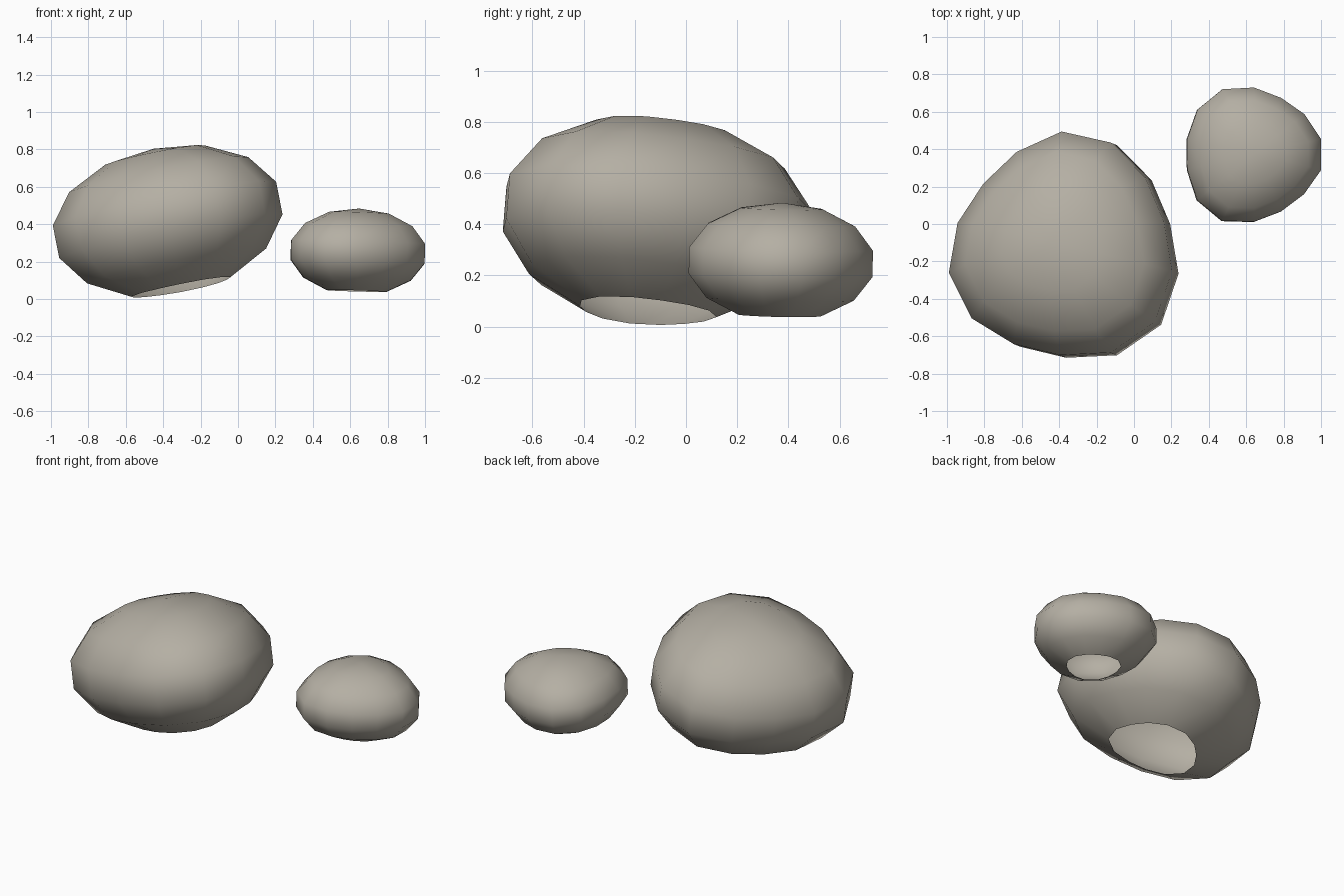
import bpy, bmesh, math
from mathutils import Vector

if "Cube" in bpy.data.objects:
    bpy.data.objects.remove(bpy.data.objects["Cube"])

SEGMENTS, RINGS = 14, 7

stone = bpy.data.materials.new("warm grey stone")
stone.diffuse_color = (0.46, 0.43, 0.37, 1)
stone.use_nodes = True
stone.node_tree.nodes["Principled BSDF"].inputs["Base Color"].default_value = stone.diffuse_color


def rock(name, centre, axis, height, radii):
    """Squashed 14 x 7 sphere, open underneath; radii run clockwise from the back."""
    turn = Vector((0, 0, 1)).rotation_difference(Vector(axis).normalized())
    centre = Vector(centre)
    bm = bmesh.new()
    pole = bm.verts.new(centre + turn @ Vector((0, 0, height)))
    rings = []
    for k in range(1, RINGS):
        lat = math.pi * k / RINGS
        ring = []
        for i, r in enumerate(radii):
            a = math.pi / 2 - 2 * math.pi * i / SEGMENTS
            p = Vector((r * math.sin(lat) * math.cos(a),
                        r * math.sin(lat) * math.sin(a),
                        height * math.cos(lat)))
            ring.append(bm.verts.new(centre + turn @ p))
        rings.append(ring)
    for i in range(SEGMENTS):
        j = (i + 1) % SEGMENTS
        bm.faces.new((pole, rings[0][j], rings[0][i]))
        for upper, lower in zip(rings, rings[1:]):
            bm.faces.new((upper[i], upper[j], lower[j], lower[i]))
    for f in bm.faces:
        f.smooth = True
    mesh = bpy.data.meshes.new(name)
    bm.normal_update()
    bm.to_mesh(mesh)
    bm.free()
    mesh.materials.append(stone)
    obj = bpy.data.objects.new(name, mesh)
    bpy.context.collection.objects.link(obj)


# Large rock, leaning to the left
rock("large_rock", (-0.375, -0.125, 0.412), (-0.19, 0.08, 0.97), 0.40,
     (0.63, 0.63, 0.60, 0.59, 0.64, 0.677, 0.653,
      0.60, 0.596, 0.632, 0.64, 0.592, 0.556, 0.577))

# Small rock, almost level
rock("small_rock", (0.64, 0.37, 0.252), (0.03, 0.02, 1), 0.232,
     (0.368, 0.345, 0.355, 0.378, 0.378, 0.35, 0.345,
      0.368, 0.403, 0.399, 0.375, 0.377, 0.396, 0.398))
